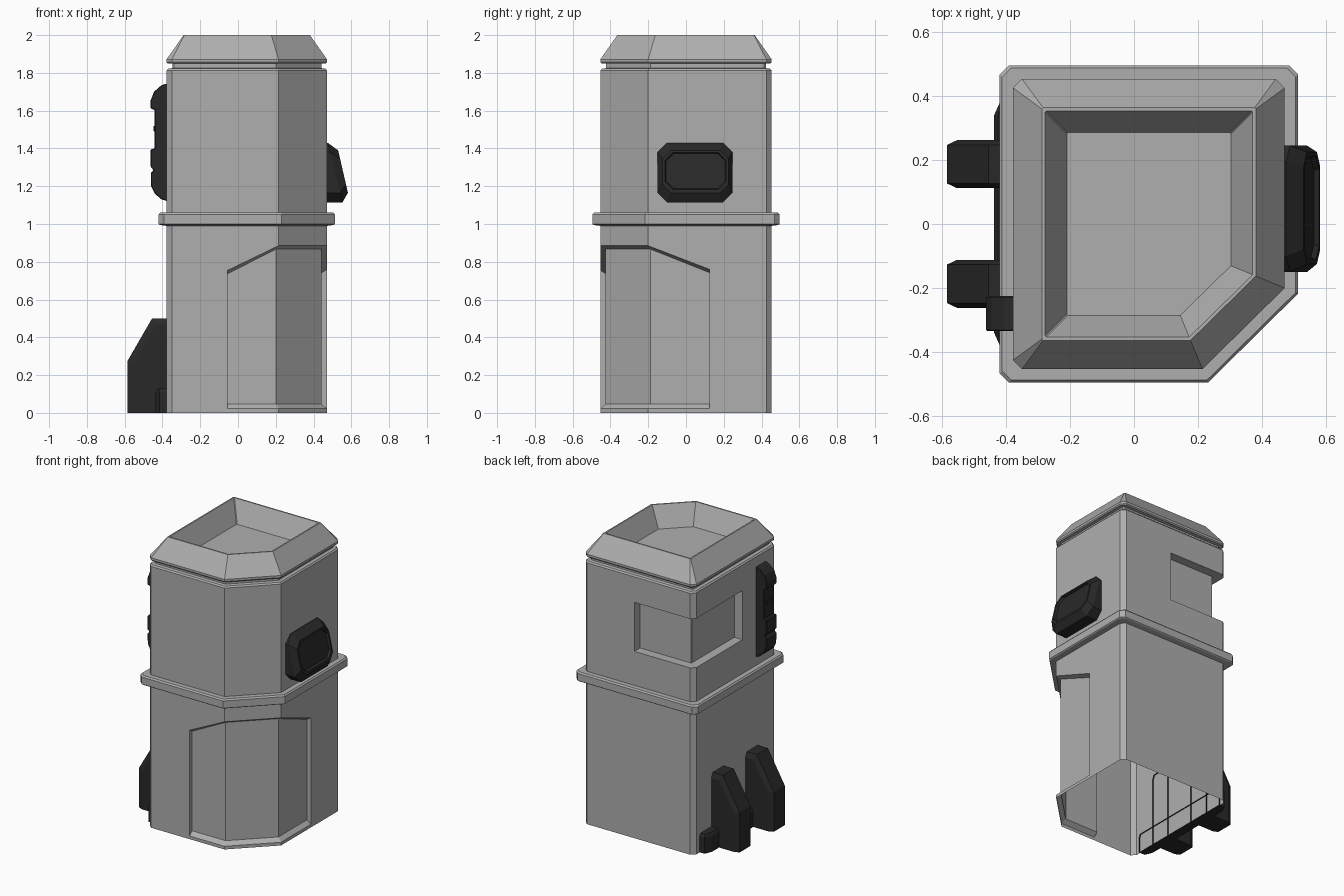
import bpy, bmesh

if "Cube" in bpy.data.objects:
    bpy.data.objects.remove(bpy.data.objects["Cube"])

dark = bpy.data.materials.new("dark")
dark.diffuse_color = (0.022, 0.022, 0.022, 1)
dark.use_nodes = True
dark.node_tree.nodes["Principled BSDF"].inputs["Base Color"].default_value = dark.diffuse_color
grey = bpy.data.materials.new("mid_grey")
grey.diffuse_color = (0.43, 0.43, 0.43, 1)
grey.use_nodes = True
grey.node_tree.nodes["Principled BSDF"].inputs["Base Color"].default_value = grey.diffuse_color

XL, XR, Y = -0.378, 0.471, 0.4535      # body footprint limits


def foot(o):
    """Body footprint offset inward by o, counter-clockwise, one corner cut wide."""
    c = min(0.028, max(0.004, 0.028 - 0.586 * o))
    l, r, y, k = XL + o, XR - o, Y - o, 0.414 * o
    return [(l + c, -y), (0.214 - k, -y), (r, -0.2 + k), (r, y - c),
            (r - c, y), (l + c, y), (l, y - c), (l, -y + c)]


def build(name, polys, mat=grey, closed=False, bevel=0):
    bm = bmesh.new()
    for p in polys:
        bm.faces.new([bm.verts.new(v) for v in p])
    bmesh.ops.remove_doubles(bm, verts=bm.verts, dist=0.0003)
    if closed:
        bmesh.ops.recalc_face_normals(bm, faces=bm.faces)
    me = bpy.data.meshes.new(name)
    bm.to_mesh(me)
    bm.free()
    ob = bpy.data.objects.new(name, me)
    bpy.context.collection.objects.link(ob)
    me.materials.append(mat)
    if bevel:
        m = ob.modifiers.new("bevel", 'BEVEL')
        m.width, m.segments, m.limit_method = bevel, 1, 'ANGLE'
    return ob


def skin(rings, gap=0):
    """Quads between successive rings of equal length; gap=1 leaves the last side open."""
    out = []
    for a, b in zip(rings, rings[1:]):
        n = len(a)
        out += [[a[i], a[(i + 1) % n], b[(i + 1) % n], b[i]] for i in range(n - gap)]
    return out


def at(pts, z):
    return [(x, y, z) for x, y in pts]


def panel_shell(loop, z0, z1, first, lo, his, inner, dlo, dhi):
    """Wall around loop with a sunken panel over the points from first on."""
    out, n = [], len(loop)
    last = first + len(inner) - 1
    for i in range(n):
        a, b = loop[i], loop[(i + 1) % n]

        def quad(za, zb, zc, zd):
            out.append([(*a, za), (*b, zb), (*b, zc), (*a, zd)])
        if not first <= i < last:
            quad(z0, z0, z1, z1)
            continue
        j = i - first
        h, g, p, q = his[j], his[j + 1], inner[j], inner[j + 1]
        quad(z0, z0, lo, lo)
        quad(h, g, z1, z1)
        il = lo + dlo
        out.append([(*p, il), (*q, il), (*q, g - dhi), (*p, h - dhi)])
        out.append([(*a, lo), (*b, lo), (*q, il), (*p, il)])
        out.append([(*p, h - dhi), (*q, g - dhi), (*b, g), (*a, h)])
        if j == 0:
            out.append([(*a, lo), (*p, il), (*p, h - dhi), (*a, h)])
        if i + 1 == last:
            out.append([(*q, il), (*b, lo), (*b, g), (*q, g - dhi)])
    return out


# Lower body, open underneath, with a door panel wrapping the cut corner
f, g = foot(0), foot(0.028)
loop = [f[0], (-0.055, -Y), f[1], f[2], (XR, 0.125)] + f[3:]
door = [(-0.055, -Y + 0.028), g[1], g[2], (XR - 0.028, 0.125)]
build("lower_body", panel_shell(loop, 0, 1.0, 1, 0.022, [0.755, 0.885, 0.885, 0.76],
                                door, 0.025, 0.018))

# Upper body with a window recess wrapping the back left corner
g = foot(0.063)
loop = f[:5] + [(0.078, Y), f[5], f[6], (XL, -0.08), f[7]]
window = [(0.078, Y - 0.063), g[5], g[6], (XL + 0.063, -0.08)]
build("upper_body", panel_shell(loop, 1.05, 1.812, 5, 1.295, [1.635] * 4, window, 0, 0))

# Band around the middle
build("middle_band", skin([at(foot(o), z) for o, z in
      [(0, 0.99), (-0.036, 0.995), (-0.042, 1.0), (-0.042, 1.05), (-0.034, 1.06), (0, 1.06)]]))

# Lid: neck groove, sloped rim and sunken tray
rings = [at(foot(o), z) for o, z in
         [(0, 1.812), (0.008, 1.822), (0.03, 1.825), (0.03, 1.85), (0.006, 1.85), (0, 1.857),
          (0, 1.872), (0.09, 2.0), (0.1, 2.0), (0.168, 1.86)]]
build("lid", skin(rings) + [rings[-1]])


def octagon(y0, y1, zb, zt, xb, xt, c):
    """Cut-corner rectangle facing +x, leaning from xb at the bottom to xt at the top."""
    pts = [(y0 + c, zb), (y1 - c, zb), (y1, zb + c), (y1, zt - c),
           (y1 - c, zt), (y0 + c, zt), (y0, zt - c), (y0, zb + c)]
    return [(xb + (xt - xb) * (z - zb) / (zt - zb), y, z) for y, z in pts]


# Viewer box on the right side with a sunken screen
rings = [octagon(-0.15, 0.245, 1.115, 1.43, 0.46, 0.46, 0.05),
         octagon(-0.15, 0.245, 1.115, 1.43, 0.553, 0.475, 0.05),
         octagon(-0.125, 0.225, 1.165, 1.39, 0.582, 0.53, 0.045),
         octagon(-0.11, 0.212, 1.182, 1.378, 0.578, 0.533, 0.04),
         octagon(-0.105, 0.207, 1.187, 1.373, 0.562, 0.518, 0.04)]
build("side_viewer", skin(rings) + [rings[-1], rings[0][::-1]], dark, True)


def side(prof, y):
    return [(x, y, z) for x, z in prof]


def prism(name, prof, y0, y1, bevel):
    a, b = side(prof, y0), side(prof, y1)
    return build(name, skin([a, b]) + [a, b], dark, True, bevel)


# Handset on the left side
prism("handset", [(-0.37, 1.745), (-0.405, 1.735), (-0.445, 1.70), (-0.462, 1.655),
                  (-0.462, 1.61), (-0.442, 1.605), (-0.442, 1.40), (-0.462, 1.395),
                  (-0.462, 1.30), (-0.45, 1.29), (-0.45, 1.28), (-0.462, 1.27),
                  (-0.46, 1.20), (-0.44, 1.16), (-0.405, 1.13), (-0.37, 1.12)],
      -0.335, -0.225, 0.004)
prism("handset_stud", [(-0.43, 1.49), (-0.448, 1.49), (-0.448, 1.52), (-0.43, 1.52)],
      -0.31, -0.25, 0.003)

# Two buttress fins low on the left side, hollow towards the body
outer = [(-0.37, 0), (-0.585, 0), (-0.585, 0.275), (-0.455, 0.5), (-0.37, 0.5)]
inset = [(-0.37, 0), (-0.553, 0), (-0.553, 0.265), (-0.437, 0.467), (-0.37, 0.467)]
for tag, y in (("front", -0.187), ("back", 0.187)):
    rings = [side(p, y + d) for p, d in
             ((inset, -0.075), (outer, -0.06), (outer, 0.06), (inset, 0.075))]
    build(tag + "_fin", skin(rings, 1) + [rings[0], rings[-1]], dark, True)

# Base rail behind the fins, with tapered ends
rail = [(-0.37, 0.39), (-0.415, 0.39), (-0.437, 0.34), (-0.437, -0.34), (-0.415, -0.39),
        (-0.37, -0.39)]
top = [(max(x, -0.425), y * 0.98) for x, y in rail]
rings = [at(rail, 0), at(rail, 0.11), at(top, 0.13)]
build("base_rail", skin(rings, 1) + [rings[0], rings[-1]], dark, True)
